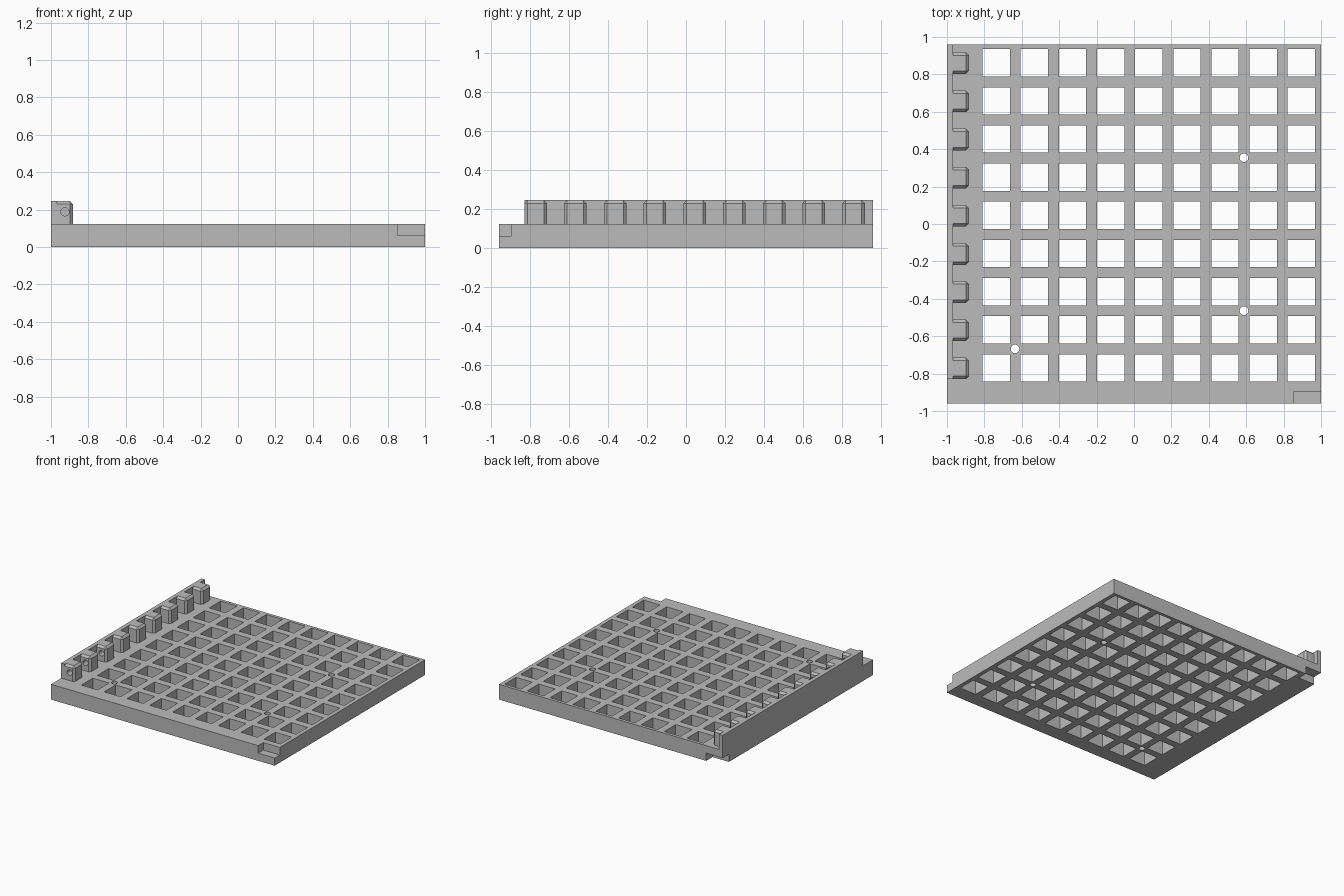
import bpy, bmesh, math
from mathutils import Matrix, Vector

if "Cube" in bpy.data.objects:
    bpy.data.objects.remove(bpy.data.objects["Cube"])

grey = bpy.data.materials.new("plain grey")
grey.diffuse_color = (0.5, 0.5, 0.5, 1)
grey.use_nodes = True
grey.node_tree.nodes["Principled BSDF"].inputs["Base Color"].default_value = grey.diffuse_color


def add_box(bm, x0, x1, y0, y1, z0, z1):
    size = Matrix.Diagonal((x1 - x0, y1 - y0, z1 - z0, 1))
    centre = Matrix.Translation(((x0 + x1) / 2, (y0 + y1) / 2, (z0 + z1) / 2))
    return bmesh.ops.create_cube(bm, size=1, matrix=centre @ size)["verts"]


def add_rod(bm, centre, r1, r2, length, along_y=False):
    rot = Matrix.Rotation(-math.pi / 2, 4, 'X') if along_y else Matrix()
    bmesh.ops.create_cone(bm, cap_ends=True, segments=24, radius1=r1, radius2=r2,
                          depth=length, matrix=Matrix.Translation(centre) @ rot)


def finish(bm, name):
    mesh = bpy.data.meshes.new(name)
    bm.to_mesh(mesh)
    bm.free()
    mesh.materials.append(grey)
    ob = bpy.data.objects.new(name, mesh)
    bpy.context.collection.objects.link(ob)
    return ob


def cut(ob, cutter):
    mod = ob.modifiers.new("cut", 'BOOLEAN')
    mod.operation, mod.solver, mod.object = 'DIFFERENCE', 'EXACT', cutter
    bpy.context.view_layer.objects.active = ob
    bpy.ops.object.modifier_apply(modifier=mod.name)
    bpy.data.objects.remove(cutter)


PITCH = 0.204

# Grid plate
bm = bmesh.new()
add_box(bm, -1, 1, -0.96, 0.96, 0, 0.123)
plate = finish(bm, "grid_plate")

# Square openings, screw holes and the two interlocking corner steps
bm = bmesh.new()
for i in range(9):
    for j in range(9):
        x, y = -0.737 + i * PITCH, -0.77 + j * PITCH
        add_box(bm, x - 0.073, x + 0.073, y - 0.073, y + 0.073, -0.1, 0.3)
for x, y in ((0.588, 0.354), (0.588, -0.464), (-0.636, -0.668)):
    add_rod(bm, (x, y, 0.06), 0.023, 0.023, 0.4)
add_box(bm, 0.853, 1.1, -1.1, -0.895, 0.062, 0.3)
add_box(bm, -1.1, -0.853, 0.88, 1.1, -0.1, 0.062)
cut(plate, finish(bm, "plate_cutter"))

# Thin back wall along the left edge
bm = bmesh.new()
add_box(bm, -1, -0.968, -0.83, 0.96, 0.123, 0.245)
finish(bm, "edge_wall")

# Row of chamfered hinge pegs
for k in range(9):
    y = -0.772 + k * PITCH
    x0 = -1 if k == 0 else -0.97
    bm = bmesh.new()
    add_box(bm, x0, -0.883, y - 0.058, y + 0.058, 0.123, 0.245)
    edges = []
    for e in bm.edges:
        mid = (e.verts[0].co + e.verts[1].co) / 2
        upright = abs(e.verts[0].co.z - e.verts[1].co.z) > 0.05
        if (mid.z > 0.24 or upright) and mid.x > x0 + 0.01:
            edges.append(e)
    bmesh.ops.bevel(bm, geom=edges, offset=0.016, segments=1, affect='EDGES')
    peg = finish(bm, f"hinge_peg_{k + 1}")
    if k < 3:
        # Pin bore in the front pegs
        bm = bmesh.new()
        add_rod(bm, (-0.925, y, 0.188), 0.022, 0.022, 0.2, True)
        cut(peg, finish(bm, "bore_cutter"))
